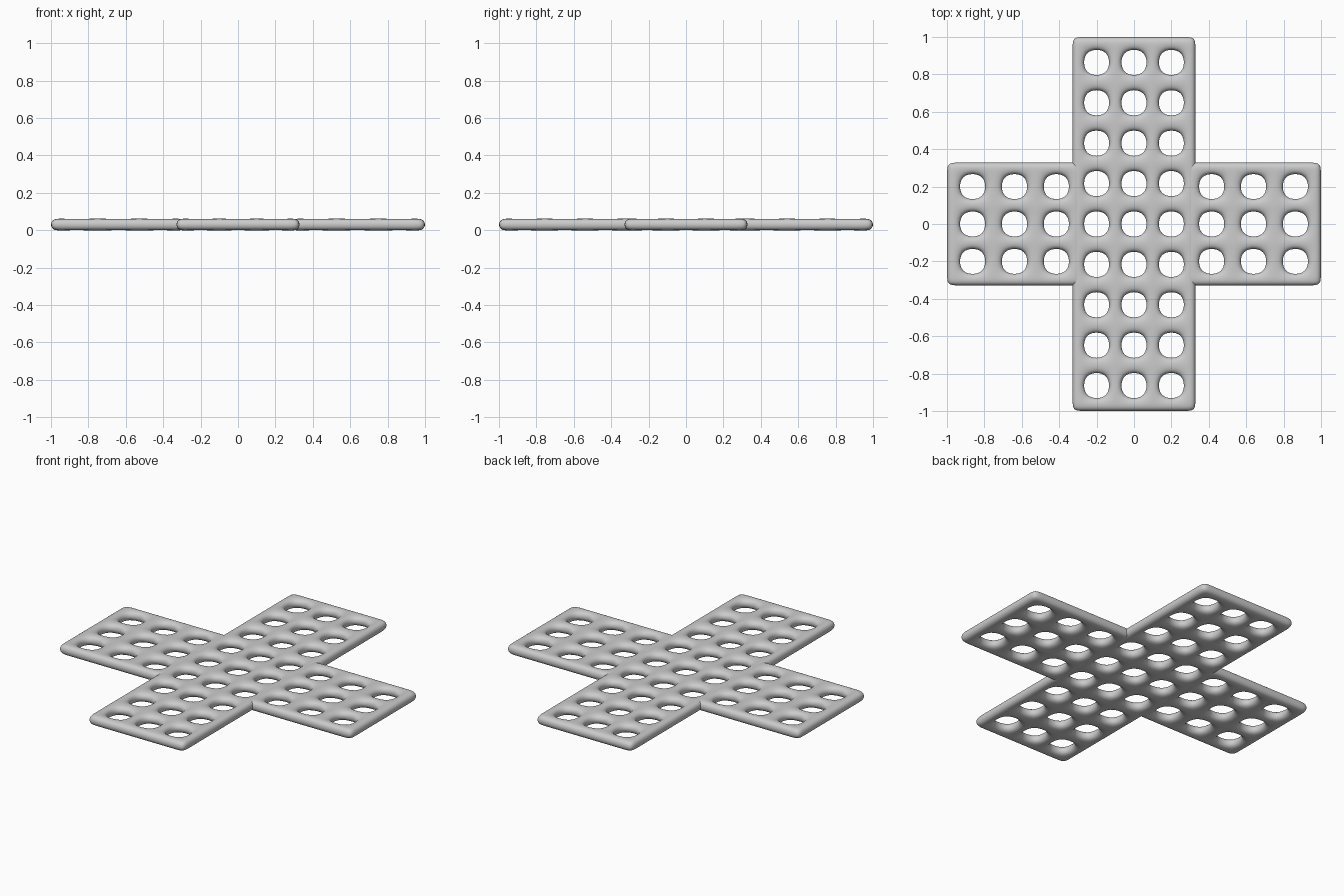
import bpy, bmesh

if "Cube" in bpy.data.objects:
    bpy.data.objects.remove(bpy.data.objects["Cube"])

HOLE = 0.0695      # half size of each hole in the control cage
THICK = 0.065      # cage thickness, smoothing shrinks it to about 0.06


def lattice(name, x_lines, y_lines):
    """Plate with a hole in every second cell, thickened and smoothed."""
    bm = bmesh.new()
    grid = [[bm.verts.new((x, y, 0)) for y in y_lines] for x in x_lines]
    for i in range(len(x_lines) - 1):
        for j in range(len(y_lines) - 1):
            if i % 2 and j % 2:
                continue
            f = bm.faces.new((grid[i][j], grid[i + 1][j],
                              grid[i + 1][j + 1], grid[i][j + 1]))
            f.smooth = True
    mesh = bpy.data.meshes.new(name)
    bm.to_mesh(mesh)
    bm.free()
    obj = bpy.data.objects.new(name, mesh)
    bpy.context.collection.objects.link(obj)
    obj.location.z = 0.03
    solid = obj.modifiers.new("thickness", 'SOLIDIFY')
    solid.thickness = THICK
    solid.offset = 0
    sub = obj.modifiers.new("smooth", 'SUBSURF')
    sub.levels = sub.render_levels = 3
    return obj


def lines(start, centres, end):
    """Cage lines: outer edges plus both sides of each hole."""
    return [start] + [c + s * HOLE for c in centres for s in (-1, 1)] + [end]


across = lines(-0.331, [-0.2, 0, 0.2], 0.331)

# long strip running front to back
lattice("long_strip", across,
        lines(-1.002, [0.216 * k for k in range(-4, 5)], 1.002))

# side arms, overlapping the strip's edge rail
right = lines(0.277, [0.415, 0.639, 0.863], 1.002)
lattice("right_arm", right, across)
lattice("left_arm", [-x for x in reversed(right)], across)
